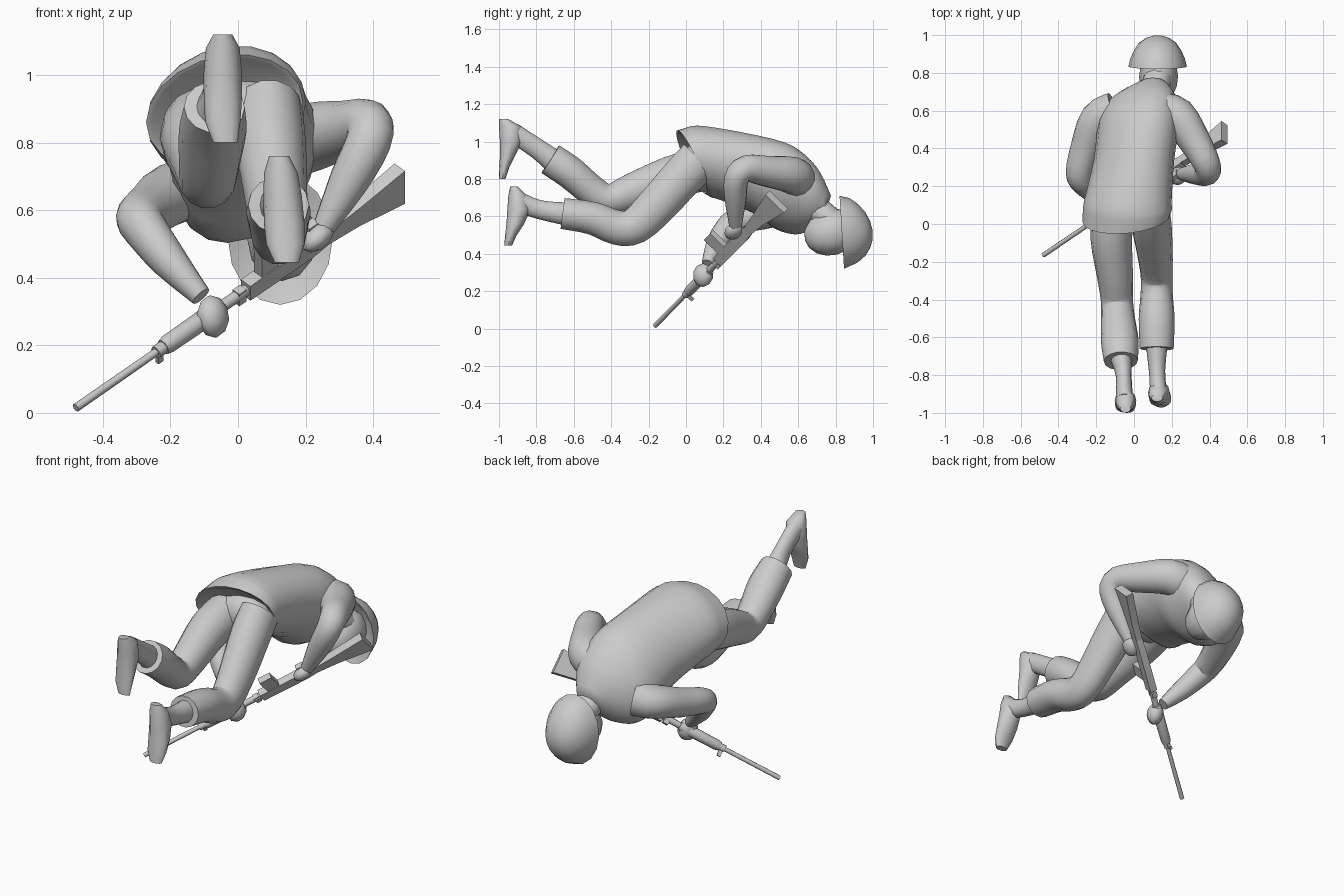
import bpy, bmesh, math
from mathutils import Vector as V

grey = bpy.data.materials.new("plain_grey")
grey.diffuse_color = (0.6, 0.6, 0.6, 1)


def loft(name, rings, n=14, turn=0.0, angle=50):
    """Skin rings of (centre, half axis u, half axis v) and cap both ends."""
    bm = bmesh.new()
    rows = []
    for c, u, v in rings:
        c, u, v = V(c), V(u), V(v)
        row = []
        for i in range(n):
            a = 2 * math.pi * i / n + turn
            row.append(bm.verts.new(c + u * math.cos(a) + v * math.sin(a)))
        rows.append(row)
    for r0, r1 in zip(rows, rows[1:]):
        for i in range(n):
            j = (i + 1) % n
            bm.faces.new((r0[i], r0[j], r1[j], r1[i]))
    bm.faces.new(rows[0])
    bm.faces.new(rows[-1])
    bmesh.ops.recalc_face_normals(bm, faces=bm.faces)
    me = bpy.data.meshes.new(name)
    bm.to_mesh(me)
    bm.free()
    me.materials.append(grey)
    for p in me.polygons:
        p.use_smooth = True
    me.set_sharp_from_angle(angle=math.radians(angle))
    ob = bpy.data.objects.new(name, me)
    bpy.context.collection.objects.link(ob)
    return ob


def smooth_path(keys, steps=3):
    """Catmull-Rom through tuples of numbers."""
    out = []
    for i in range(len(keys) - 1):
        p = [keys[max(i - 1, 0)], keys[i], keys[i + 1], keys[min(i + 2, len(keys) - 1)]]
        for s in range(steps):
            t = s / steps
            out.append([0.5 * (2 * b + (c - a) * t + (2 * a - 5 * b + 4 * c - d) * t * t
                               + (3 * b - a - 3 * c + d) * t ** 3) for a, b, c, d in zip(*p)])
    return out + [list(keys[-1])]


def limb(name, keys, ref=(1, 0, 0), n=14):
    """Tube through (x, y, z, width radius, depth radius)."""
    pts = smooth_path(keys)
    rings = []
    for i, p in enumerate(pts):
        t = (V(pts[min(i + 1, len(pts) - 1)][:3]) - V(pts[max(i - 1, 0)][:3])).normalized()
        v = t.cross(V(ref)).normalized()
        rings.append((p[:3], v.cross(t) * p[3], v * p[4]))
    return loft(name, rings, n)


def ellipsoid(name, c, u, v, w, n=12, rows=8):
    c, w = V(c), V(w)
    rings = []
    for i in range(rows + 1):
        a = math.pi * (0.02 + 0.96 * i / rows)
        rings.append((c - w * math.cos(a), V(u) * math.sin(a), V(v) * math.sin(a)))
    return loft(name, rings, n)


# Jacket: recessed inner hem, then hem to collar (centre, u, v)
hem = [((-.04, .08, .88), (.19, .02, .03), (0, -.07, .14)),
       ((-.04, .035, .89), (.215, .02, .03), (0, -.075, .155)),
       ((-.04, .03, .89), (.232, .02, .03), (0, -.08, .168))]
body = [(-.035, .08, .89, .236, .03, -.06, .19),
        (-.03, .14, .885, .23, .03, -.045, .198),
        (0, .34, .83, .213, .04, -.03, .215),
        (.02, .50, .765, .215, .06, .03, .222),
        (.03, .61, .715, .20, .07, .03, .20),
        (.065, .69, .68, .15, .05, .03, .145),
        (.10, .745, .645, .07, .01, .03, .065)]
loft("jacket", hem + [((x, y, z), (a, 0, b), (0, c, d))
                      for x, y, z, a, b, c, d in smooth_path(body)], 20)
ellipsoid("pelvis", (-.02, .08, .86), (.17, 0, .02), (0, -.06, .12), (0, .1, .05))

# Legs: thigh and shin in one tube ending in a trouser cuff
limb("raised_leg", [(-.11, .08, .85, .11, .12), (-.12, -.08, .81, .11, .115),
                    (-.10, -.28, .735, .095, .10), (-.09, -.41, .69, .085, .085),
                    (-.085, -.50, .735, .09, .085), (-.075, -.62, .835, .10, .09),
                    (-.07, -.725, .905, .09, .09)])
limb("kneeling_leg", [(.09, .07, .90, .10, .12), (.095, -.02, .81, .105, .115),
                      (.11, -.15, .665, .095, .11), (.12, -.27, .55, .085, .10),
                      (.12, -.37, .54, .085, .095), (.12, -.50, .59, .095, .09),
                      (.12, -.66, .615, .09, .085)])

# Boots: ankle tube plus foot with the sole facing back
limb("raised_ankle", [(-.07, -.70, .89, .06, .065), (-.055, -.80, .965, .042, .055),
                      (-.05, -.93, 1.05, .045, .055)])
limb("kneeling_ankle", [(.12, -.62, .61, .06, .065), (.122, -.78, .635, .043, .052),
                        (.13, -.89, .675, .045, .055)])


def foot(name, x, rows):
    loft(name, [((x + s, (a + b) / 2, z), (w, 0, 0), (0, (b - a) / 2, 0))
                for z, a, b, w, s in rows], 12)


foot("raised_foot", -.045, [(1.12, -1.0, -.95, .028, 0), (1.08, -1.0, -.88, .05, 0),
                            (1.0, -.995, -.875, .057, 0), (.92, -.995, -.915, .056, 0),
                            (.86, -.998, -.945, .052, 0), (.80, -1.0, -.965, .036, .008)])
foot("kneeling_foot", .132, [(.76, -.94, -.90, .03, -.01), (.71, -.95, -.85, .05, -.005),
                             (.64, -.955, -.83, .057, 0), (.56, -.96, -.865, .06, .005),
                             (.50, -.967, -.905, .057, .008), (.445, -.972, -.93, .036, .012)])

# Arms: shoulder, elbow, wrist
limb("right_arm", [(.14, .60, .79, .10, .10), (.23, .57, .82, .10, .10),
                   (.32, .44, .84, .085, .085), (.385, .32, .855, .072, .072),
                   (.385, .27, .80, .066, .068), (.33, .265, .69, .058, .06),
                   (.255, .265, .55, .034, .034)], ref=(.3, .8, -.1))
limb("left_arm", [(-.10, .60, .67, .10, .10), (-.19, .55, .65, .09, .10),
                  (-.255, .40, .605, .078, .082), (-.29, .27, .575, .07, .072),
                  (-.265, .215, .53, .064, .066), (-.20, .16, .445, .054, .056),
                  (-.11, .115, .345, .032, .032)], ref=(.3, .3, .9))
ellipsoid("left_hand", (-.075, .09, .285), (.048, .01, .01), (0, .055, 0), (.01, 0, -.062), 9, 5)
ellipsoid("right_hand", (.235, .255, .52), (.045, 0, 0), (0, .05, 0), (-.02, -.01, -.045), 9, 5)

# Head, neck and helmet
limb("neck", [(.09, .68, .65, .08, .075), (.12, .75, .60, .075, .07), (.13, .80, .55, .075, .07)])
ellipsoid("head", (.13, .78, .515), (.103, 0, 0), (0, .03, .125), (0, .145, -.01))
loft("helmet", [((.125, y, z), (rx, 0, 0), (0, t, rz)) for y, z, rx, rz, t in
                [(.87, .515, .10, .14, 0), (.835, .515, .148, .187, -.012),
                 (.833, .515, .155, .195, -.012), (.875, .515, .145, .182, 0),
                 (.92, .51, .125, .155, 0), (.96, .505, .098, .115, 0),
                 (.985, .502, .062, .07, 0), (.998, .50, .02, .025, 0)]], 16)

# Rifle frame: along the barrel, towards the magazine, sideways
muzzle = V((-.48, -.165, .015))
along = V((.96, .65, .665)).normalized()
down = V((0, -.71, .70))
down = (down - along * down.dot(along)).normalized()
side = along.cross(down)


def rod(name, rows, n=8):
    """Round part from (distance, radius)."""
    loft(name, [(muzzle + along * t, side * r, down * r) for t, r in rows], n)


def block(name, rows):
    """Square part from (distance, upper edge, lower edge, half width)."""
    k = math.sqrt(2)
    loft(name, [(muzzle + along * t + down * (a + b) / 2, side * w * k, down * (b - a) / 2 * k)
                for t, a, b, w in rows], 4, math.pi / 4, 20)


rod("barrel", [(0, .013), (.36, .012)])
rod("gas_ring", [(.33, .02), (.36, .02)])
block("front_sight", [(.335, -.05, 0, .006), (.355, -.05, 0, .006)])
rod("handguard", [(.36, .024), (.38, .028), (.58, .03), (.60, .024)], 10)
rod("rear_barrel", [(.59, .018), (.72, .018)])
block("rear_sight", [(.66, -.03, .02, .014), (.69, -.03, .02, .014)])
block("receiver", [(.70, -.03, .03, .02), (.96, -.032, .035, .02), (1.03, -.025, .03, .018)])
block("magazine", [(.75, .02, .135, .017), (.82, .02, .135, .017)])
block("pistol_grip", [(.95, .02, .09, .014), (.99, .02, .09, .014)])
block("stock", [(1.02, -.025, .025, .018), (1.15, -.035, .04, .02), (1.335, -.07, .068, .022)])
